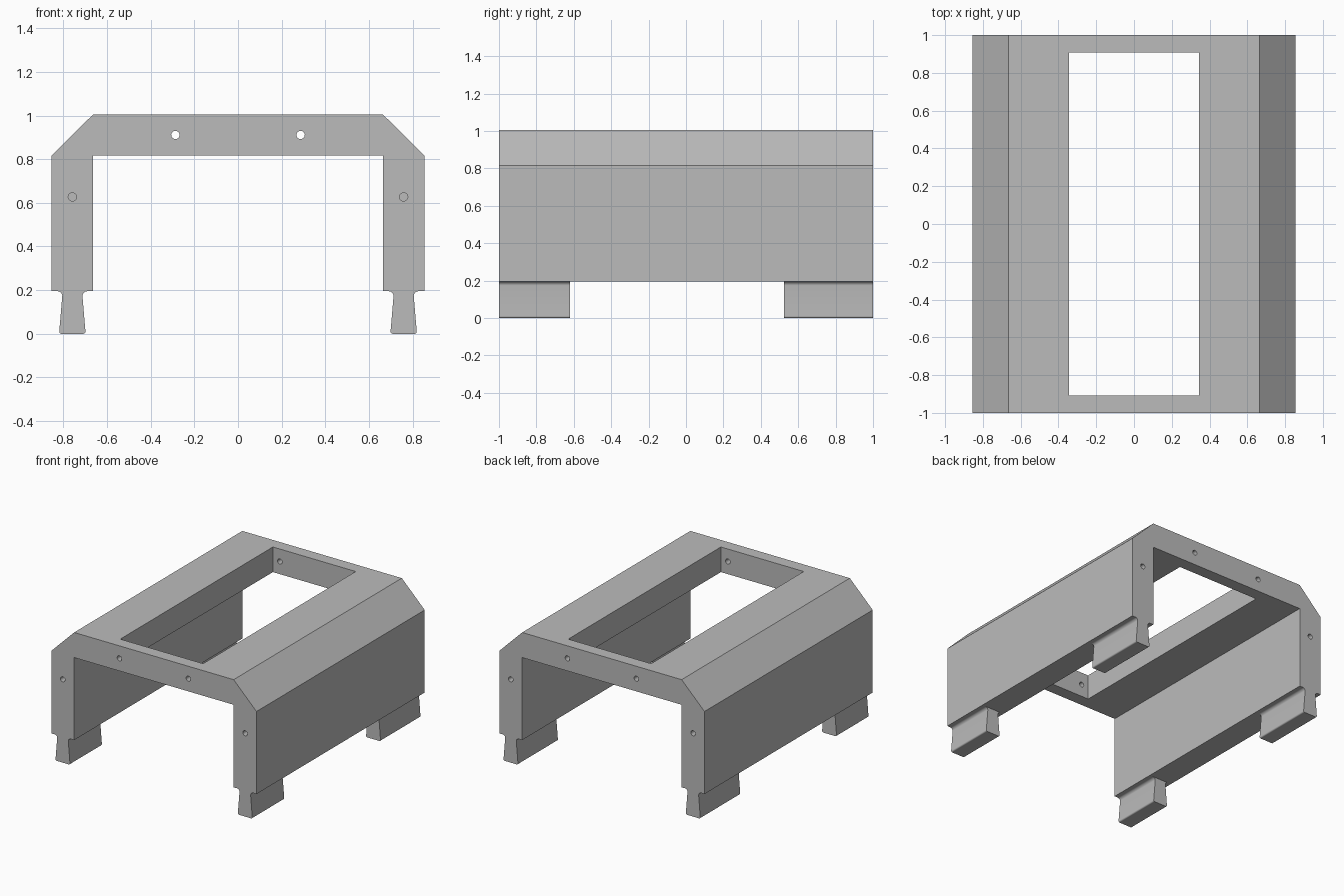
import bpy
import bmesh
from math import cos, sin, pi, radians
from mathutils import Matrix, Vector

cube = bpy.data.objects.get("Cube")
if cube:
    bpy.data.objects.remove(cube)

# Single plain grey finish
GREY = (0.5, 0.5, 0.5, 1)
grey = bpy.data.materials.new("plain grey")
grey.use_nodes = True
grey.diffuse_color = GREY
grey.node_tree.nodes["Principled BSDF"].inputs["Base Color"].default_value = GREY

# Main dimensions
OUTER, INNER = 0.854, 0.664
TOP, CEILING, WALL_BOTTOM = 1.005, 0.816, 0.195
LEG_X = (OUTER + INNER) / 2


def add_object(name, bm):
    bmesh.ops.recalc_face_normals(bm, faces=bm.faces[:])
    mesh = bpy.data.meshes.new(name)
    bm.to_mesh(mesh)
    bm.free()
    mesh.materials.append(grey)
    obj = bpy.data.objects.new(name, mesh)
    bpy.context.collection.objects.link(obj)
    return obj


def extrude_profile(name, points, y0, y1):
    """Extrude an (x, z) outline along y."""
    bm = bmesh.new()
    face = bm.faces.new([bm.verts.new((x, y0, z)) for x, z in points])
    result = bmesh.ops.extrude_face_region(bm, geom=[face])
    verts = [v for v in result["geom"] if isinstance(v, bmesh.types.BMVert)]
    bmesh.ops.translate(bm, verts=verts, vec=Vector((0, y1 - y0, 0)))
    return add_object(name, bm)


def smooth(obj):
    bpy.ops.object.select_all(action="DESELECT")
    obj.select_set(True)
    bpy.context.view_layer.objects.active = obj
    bpy.ops.object.shade_smooth_by_angle(angle=radians(35))


def cut(target, cutter):
    cutter.hide_render = True
    bpy.context.view_layer.objects.active = target
    mod = target.modifiers.new("cut", "BOOLEAN")
    mod.operation = "DIFFERENCE"
    mod.solver = "EXACT"
    mod.object = cutter
    bpy.ops.object.modifier_apply(modifier=mod.name)
    bpy.data.objects.remove(cutter)


def hole_cutter(x, y, z, length):
    bm = bmesh.new()
    bmesh.ops.create_cone(
        bm, cap_ends=True, segments=24, radius1=0.019, radius2=0.019, depth=length,
        matrix=Matrix.Translation((x, y, z)) @ Matrix.Rotation(pi / 2, 4, "X"))
    return add_object("hole_cutter", bm)


# Arched body with chamfered shoulders
half = [(INNER, CEILING), (INNER, WALL_BOTTOM), (OUTER, WALL_BOTTOM),
        (OUTER, CEILING), (INNER, TOP)]
body = extrude_profile("body", half + [(-x, z) for x, z in reversed(half)], -1, 1)

# Rectangular opening in the top
bm = bmesh.new()
bmesh.ops.create_cube(bm, size=1, matrix=Matrix.Translation((0, 0, 0.9))
                      @ Matrix.Diagonal((0.69, 1.815, 0.5, 1)))
cut(body, add_object("opening_cutter", bm))

# Through holes in the cross bars, blind holes in the leg ends
for side in (-1, 1):
    for end in (-1, 1):
        cut(body, hole_cutter(side * 0.287, end * 0.96, 0.911, 0.24))
        cut(body, hole_cutter(side * LEG_X, end, 0.627, 0.3))
smooth(body)


# Flared foot outline: rounded bottom corner, narrow neck, fillet into the wall
def arc(cx, cz, r, a0, a1, steps=6):
    angles = [radians(a0 + (a1 - a0) * i / steps) for i in range(steps + 1)]
    return [(cx + r * cos(a), cz + r * sin(a)) for a in angles]


FILLET = 0.022
foot_half = (arc(0.05, 0.01, 0.01, -90, 5)
             + arc(0.046 + FILLET, WALL_BOTTOM - FILLET, FILLET, 175, 90))
foot_outline = foot_half + [(-x, z) for x, z in reversed(foot_half)]

for side, label in ((1, "left"), (-1, "right")):
    outline = [(side * LEG_X + x, z) for x, z in foot_outline]
    smooth(extrude_profile(f"front_{label}_foot", outline, -1, -0.62))
    smooth(extrude_profile(f"back_{label}_foot", outline, 0.525, 1))
